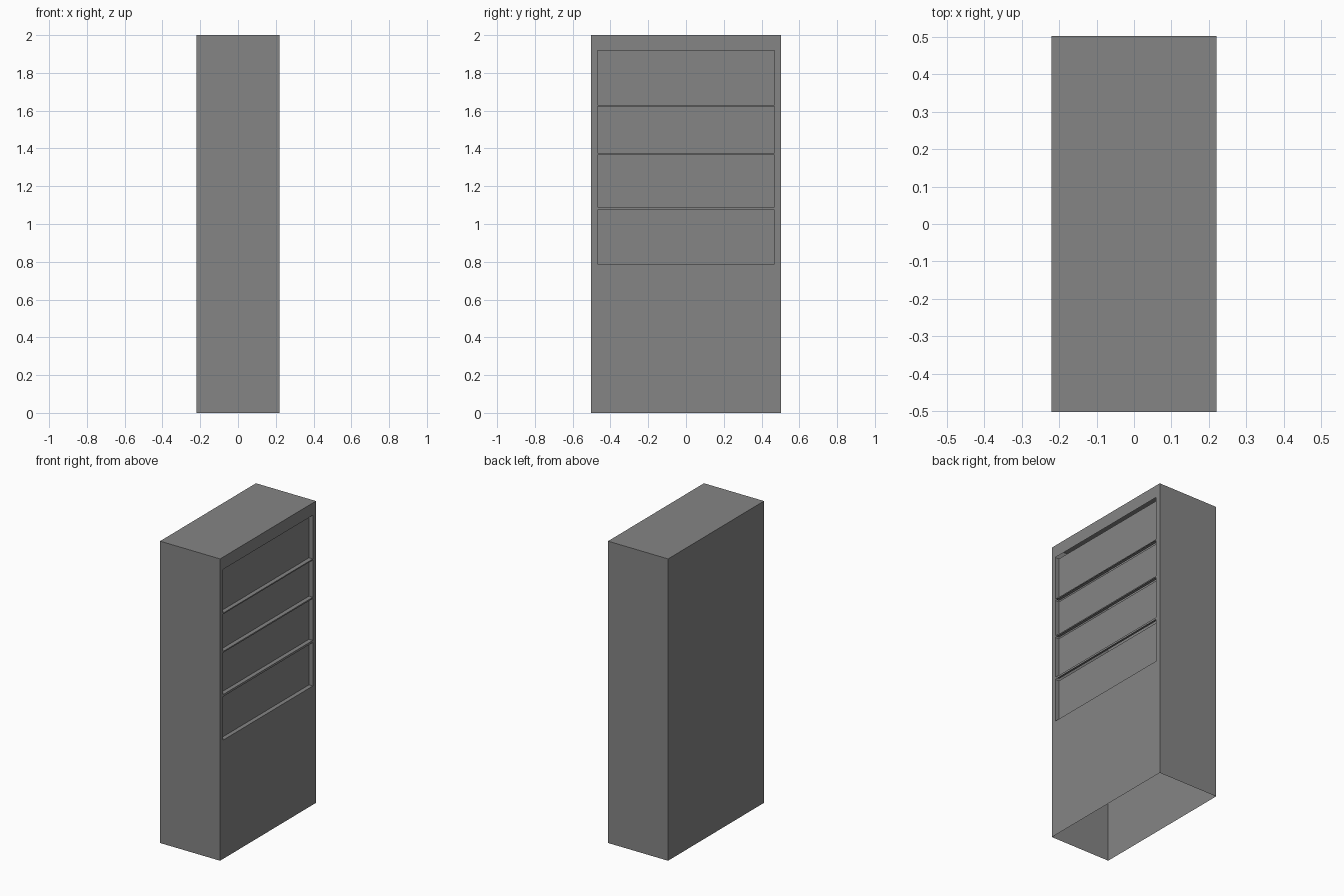
import bpy
import bmesh
from mathutils import Vector

cube = bpy.data.objects.get("Cube")
if cube:
    bpy.data.objects.remove(cube, do_unlink=True)

HX, HY, HEIGHT = 0.22, 0.502, 2.0      # half depth, half width, height
OPEN_Y = 0.469                         # half width of the openings
BACK_X = HX - 0.028                    # plane of the recessed panels
OPENINGS = [(0.787, 1.075), (1.089, 1.366), (1.375, 1.621), (1.629, 1.918)]

grey = bpy.data.materials.new("mid grey")
grey.use_nodes = True
colour = (0.235, 0.235, 0.235, 1.0)
grey.diffuse_color = colour
grey.node_tree.nodes["Principled BSDF"].inputs["Base Color"].default_value = colour


def quad(bm, corners, facing):
    """Add one face and turn it towards the given direction."""
    face = bm.faces.new([bm.verts.new(c) for c in corners])
    face.normal_update()
    if face.normal.dot(Vector(facing)) < 0:
        face.normal_flip()


def side_panel(bm, x, y0, y1, z0, z1):
    quad(bm, [(x, y0, z0), (x, y1, z0), (x, y1, z1), (x, y0, z1)], (1, 0, 0))


def finish(name, bm):
    bmesh.ops.remove_doubles(bm, verts=bm.verts, dist=0.0001)
    mesh = bpy.data.meshes.new(name)
    bm.to_mesh(mesh)
    bm.free()
    mesh.materials.append(grey)
    obj = bpy.data.objects.new(name, mesh)
    bpy.context.collection.objects.link(obj)


# Thin cabinet body, open underneath and on the shelf side
bm = bmesh.new()
bmesh.ops.create_cube(bm, size=1)
bmesh.ops.scale(bm, vec=(2 * HX, 2 * HY, HEIGHT), verts=bm.verts)
bmesh.ops.translate(bm, vec=(0, 0, HEIGHT / 2), verts=bm.verts)
bm.normal_update()
removed = [f for f in bm.faces if f.normal.z < -0.5 or f.normal.x > 0.5]
bmesh.ops.delete(bm, geom=removed, context='FACES')
finish("cabinet_body", bm)

# Frame: two uprights, and rails in the gaps between openings
bm = bmesh.new()
for s in (-1, 1):
    side_panel(bm, HX, *sorted((s * OPEN_Y, s * HY)), 0, HEIGHT)
rail_bottoms = [0] + [top for _, top in OPENINGS]
rail_tops = [bottom for bottom, _ in OPENINGS] + [HEIGHT]
for z0, z1 in zip(rail_bottoms, rail_tops):
    side_panel(bm, HX, -OPEN_Y, OPEN_Y, z0, z1)
finish("shelf_frame", bm)

# Shallow recesses: back panel, ledge and two jambs, with no ceiling
for i, (z0, z1) in enumerate(OPENINGS, 1):
    bm = bmesh.new()
    side_panel(bm, BACK_X, -OPEN_Y, OPEN_Y, z0, z1)
    quad(bm, [(BACK_X, -OPEN_Y, z0), (HX, -OPEN_Y, z0),
              (HX, OPEN_Y, z0), (BACK_X, OPEN_Y, z0)], (0, 0, 1))
    for y in (-OPEN_Y, OPEN_Y):
        quad(bm, [(BACK_X, y, z0), (HX, y, z0),
                  (HX, y, z1), (BACK_X, y, z1)], (0, -y, 0))
    finish(f"shelf_recess_{i}", bm)
